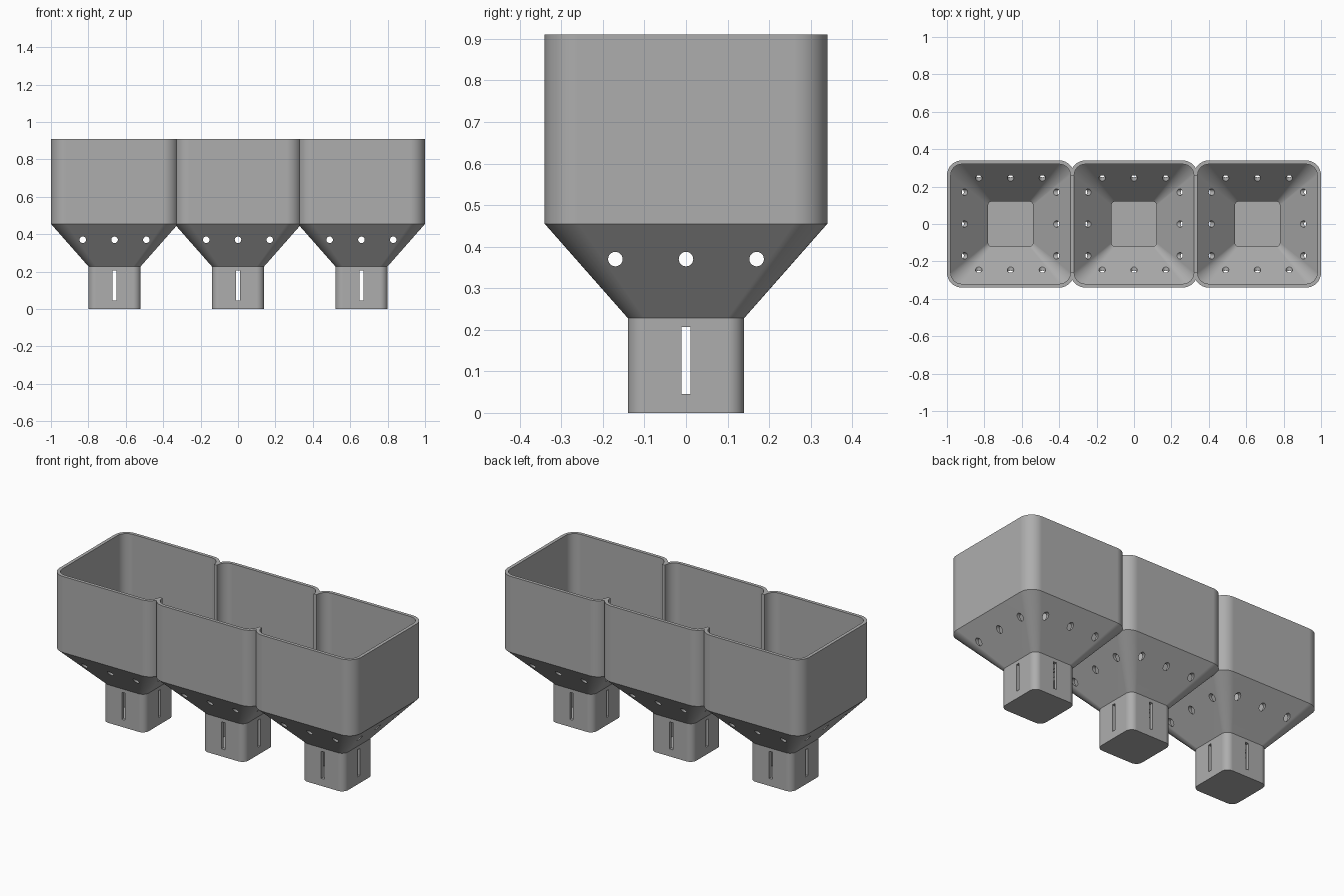
import bpy, bmesh, math
from mathutils import Matrix

# Remove the default cube
if "Cube" in bpy.data.objects:
    bpy.data.objects.remove(bpy.data.objects["Cube"], do_unlink=True)

PITCH, TOP, SHOULDER, NECK = 0.66, 0.91, 0.455, 0.228
WALL = 0.02
CENTRES = (-PITCH, 0, PITCH)

grey = bpy.data.materials.new("plain grey")
grey.use_nodes = True
colour = (0.42, 0.42, 0.42, 1)
grey.diffuse_color = colour
grey.node_tree.nodes["Principled BSDF"].inputs["Base Color"].default_value = colour


def make_object(name, bm):
    bmesh.ops.recalc_face_normals(bm, faces=bm.faces)
    mesh = bpy.data.meshes.new(name)
    bm.to_mesh(mesh)
    bm.free()
    mesh.materials.append(grey)
    obj = bpy.data.objects.new(name, mesh)
    bpy.context.collection.objects.link(obj)
    return obj


def rounded_square(half, radius, z, cx, steps=8):
    points = []
    for quarter in range(4):
        mid = math.pi / 4 + quarter * math.pi / 2
        x = math.copysign(half - radius, math.cos(mid))
        y = math.copysign(half - radius, math.sin(mid))
        for i in range(steps + 1):
            a = (quarter + i / steps) * math.pi / 2
            points.append((cx + x + radius * math.cos(a), y + radius * math.sin(a), z))
    return points


def loft(name, sections, cx):
    """Solid through a stack of rounded squares: (half width, radius, z)."""
    bm = bmesh.new()
    rings = [[bm.verts.new(p) for p in rounded_square(h, r, z, cx)] for h, r, z in sections]
    for low, high in zip(rings, rings[1:]):
        for i in range(len(low)):
            j = (i + 1) % len(low)
            bm.faces.new((low[i], low[j], high[j], high[i]))
    bm.faces.new(rings[0][::-1])
    bm.faces.new(rings[-1])
    return make_object(name, bm)


def box(name, x, y, z, size):
    bm = bmesh.new()
    bmesh.ops.create_cube(bm, size=1, matrix=Matrix.Translation((x, y, z)) @ Matrix.Diagonal((*size, 1)))
    return make_object(name, bm)


def rod(name, x, y, z, axis, length):
    bm = bmesh.new()
    turn = Matrix.Rotation(math.pi / 2, 4, "Y" if axis == "X" else "X")
    bmesh.ops.create_cone(bm, cap_ends=True, segments=24, radius1=0.0175, radius2=0.0175,
                          depth=length, matrix=Matrix.Translation((x, y, z)) @ turn)
    return make_object(name, bm)


def combine(target, tool, operation):
    tool.hide_render = True
    mod = target.modifiers.new("combine", "BOOLEAN")
    mod.operation, mod.solver, mod.object = operation, "EXACT", tool
    bpy.context.view_layer.objects.active = target
    bpy.ops.object.modifier_apply(modifier=mod.name)
    bpy.data.objects.remove(tool, do_unlink=True)


# Three joined pots: square neck, flared shoulder, straight box
outer = [(0.14, 0.04, 0), (0.14, 0.04, NECK), (0.34, 0.08, SHOULDER), (0.34, 0.08, TOP)]
inner = [(h - WALL, r - WALL, z) for h, r, z in outer]
inner[0] = (*inner[0][:2], WALL)
inner[-1] = (*inner[-1][:2], TOP + 0.1)

planter = loft("planter", outer, CENTRES[0])
for cx in CENTRES[1:]:
    combine(planter, loft("pot", outer, cx), "UNION")

# Hollow interiors
for cx in CENTRES:
    combine(planter, loft("cavity", inner, cx), "DIFFERENCE")

# Open passages between neighbouring pots
for x in (-PITCH / 2, PITCH / 2):
    low = SHOULDER + 0.003
    combine(planter, box("passage", x, 0, (low + 1) / 2, (0.05, 0.516, 1 - low)), "DIFFERENCE")

# Round drain holes through the shoulders
for offset in (-0.17, 0, 0.17):
    for cx in CENTRES:
        combine(planter, rod("hole", cx + offset, 0, 0.37, "Y", 1), "DIFFERENCE")
    combine(planter, rod("hole", 0, offset, 0.37, "X", 3), "DIFFERENCE")

# Upright slots through the necks
for cx in CENTRES:
    combine(planter, box("slot", cx, 0, 0.126, (0.022, 0.5, 0.162)), "DIFFERENCE")
combine(planter, box("slot", 0, 0, 0.126, (3, 0.022, 0.162)), "DIFFERENCE")

# Smooth rounded corners, crisp edges
bpy.ops.object.select_all(action="DESELECT")
planter.select_set(True)
bpy.context.view_layer.objects.active = planter
bpy.ops.object.shade_smooth_by_angle(angle=math.radians(25))
weighted = planter.modifiers.new("even shading", "WEIGHTED_NORMAL")
weighted.keep_sharp = True
